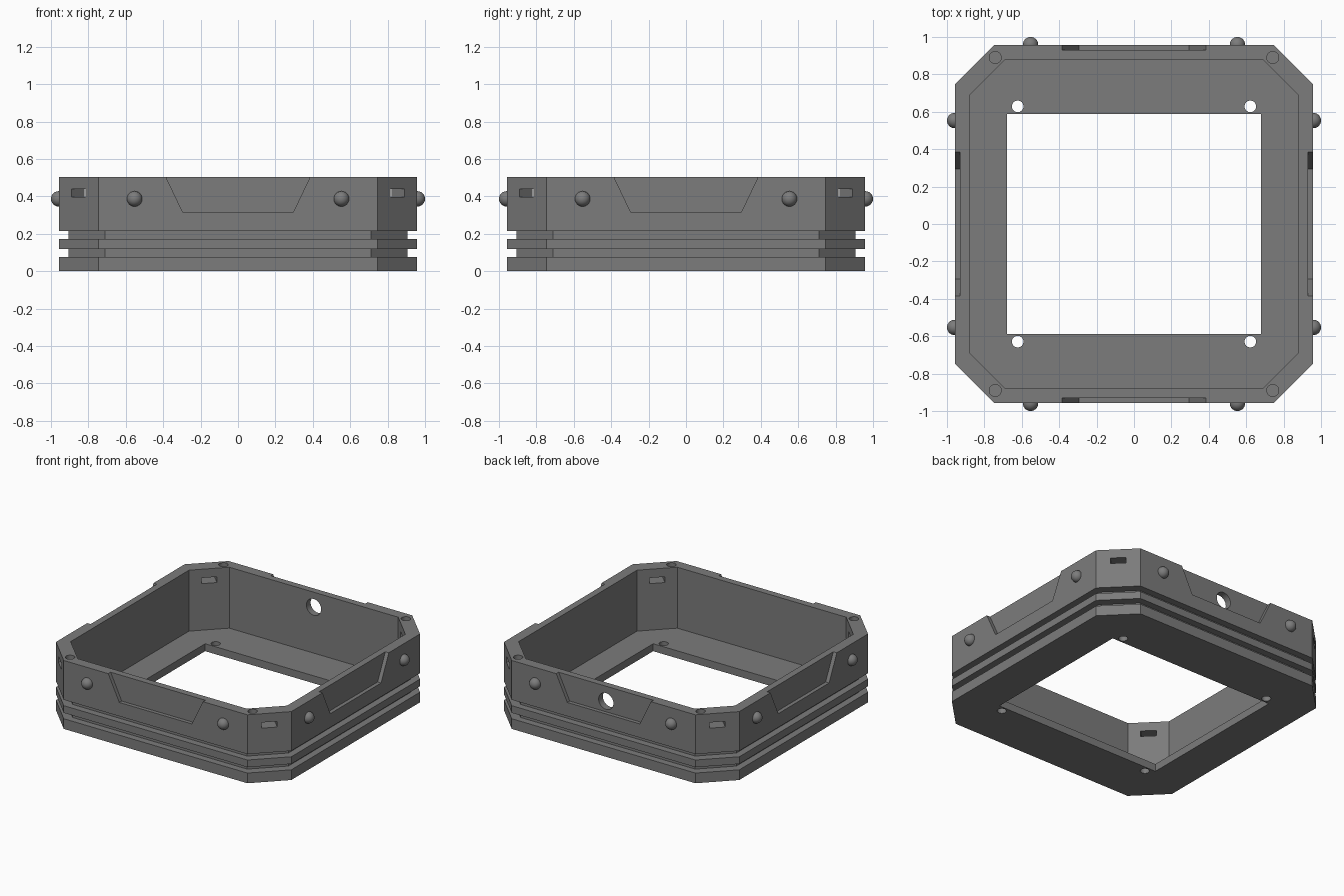
import bpy, bmesh, math
from mathutils import Matrix, Vector

if "Cube" in bpy.data.objects:
    bpy.data.objects.remove(bpy.data.objects["Cube"])

gray = bpy.data.materials.new("dark_gray")
gray.diffuse_color = (0.2, 0.2, 0.2, 1)
gray.use_nodes = True
gray.node_tree.nodes["Principled BSDF"].inputs["Base Color"].default_value = gray.diffuse_color


def new_object(name, bm):
    bmesh.ops.recalc_face_normals(bm, faces=bm.faces)
    me = bpy.data.meshes.new(name)
    bm.to_mesh(me)
    bm.free()
    me.materials.append(gray)
    ob = bpy.data.objects.new(name, me)
    bpy.context.collection.objects.link(ob)
    return ob


def octagon(half, flat):
    """Chamfered square outline: half width and half length of each flat."""
    pts = [(half, -flat), (half, flat)]
    return [(Matrix.Rotation(k * math.pi / 2, 2) @ Vector(p)) for k in range(4) for p in pts]


def add_prism(bm, outline, axis_matrix, depth):
    """Extrude a 2D outline along local z from 0 to depth."""
    low = [bm.verts.new(axis_matrix @ Vector((p[0], p[1], 0))) for p in outline]
    high = [bm.verts.new(axis_matrix @ Vector((p[0], p[1], depth))) for p in outline]
    n = len(low)
    bm.faces.new(low[::-1])
    bm.faces.new(high)
    for i in range(n):
        j = (i + 1) % n
        bm.faces.new((low[i], low[j], high[j], high[i]))


def circle(r, n=32):
    return [(r * math.cos(2 * math.pi * i / n), r * math.sin(2 * math.pi * i / n)) for i in range(n)]


def rect(w, h):
    return [(-w, -h), (w, -h), (w, h), (-w, h)]


def at(x, y, z):
    return Matrix.Translation((x, y, z))


def turn(deg):
    return Matrix.Rotation(math.radians(deg), 4, 'Z')


# local x -> x, local y -> z, local z -> -y: outlines drawn on the front wall
WALL = Matrix.Rotation(math.radians(90), 4, 'X')


def cut(target, bm):
    cutter = new_object("cutter", bm)
    cutter.hide_render = True
    mod = target.modifiers.new("cut", 'BOOLEAN')
    mod.object, mod.operation, mod.solver = cutter, 'DIFFERENCE', 'EXACT'
    dg = bpy.context.evaluated_depsgraph_get()
    me = bpy.data.meshes.new_from_object(target.evaluated_get(dg))
    target.modifiers.clear()
    target.data = me
    bpy.data.objects.remove(cutter)


# Frame shell: grooved octagonal outside, straight inside, open floor
OUT, GROOVE, INNER = (0.957, 0.747), (0.907, 0.71), (0.88, 0.687)
FLOOR, TOP = 0.055, 0.503
levels = [(OUT, 0), (OUT, 0.075), (GROOVE, 0.075), (GROOVE, 0.118), (OUT, 0.118),
          (OUT, 0.171), (GROOVE, 0.171), (GROOVE, 0.214), (OUT, 0.214), (OUT, TOP),
          (INNER, TOP), (INNER, FLOOR)]
bm = bmesh.new()
rings = [[bm.verts.new((p.x, p.y, z)) for p in octagon(*size)] for size, z in levels]
for a, b in zip(rings, rings[1:]):
    for i in range(8):
        j = (i + 1) % 8
        bm.faces.new((a[i], a[j], b[j], b[i]))
bm.faces.new(rings[0][::-1])
bm.faces.new(rings[-1])
frame = new_object("frame", bm)

# Floor opening and the floor screw holes
bm = bmesh.new()
add_prism(bm, rect(0.678, 0.587), at(0, 0, -0.1), 0.3)
for sx in (-1, 1):
    for sy in (-1, 1):
        add_prism(bm, circle(0.031), at(sx * 0.622, sy * 0.629, -0.1), 0.3)
        # Blind screw holes in the rim
        add_prism(bm, circle(0.032), at(sx * 0.742, sy * 0.89, TOP - 0.15), 0.3)
cut(frame, bm)

# Trapezoid recesses on each side and slots through each corner
trapezoid = [(-0.295, 0.315), (0.295, 0.315), (0.433, 0.603), (-0.433, 0.603)]
bm = bmesh.new()
for k in range(4):
    add_prism(bm, trapezoid, turn(90 * k) @ at(0, -0.929, 0) @ WALL, 0.2)
    add_prism(bm, rect(0.053, 0.021), turn(90 * k + 45) @ at(0, -1.0, 0.418) @ WALL, 0.5)
cut(frame, bm)

# Round cable hole through the back wall
bm = bmesh.new()
add_prism(bm, circle(0.06), at(0, 1.1, 0.393) @ WALL, 0.4)
cut(frame, bm)

# Round studs, two on each side
for k in range(4):
    for s in (-1, 1):
        bm = bmesh.new()
        bmesh.ops.create_uvsphere(bm, u_segments=24, v_segments=12, radius=0.041,
                                  matrix=turn(90 * k) @ at(s * 0.553, -0.959, 0.387))
        stud = new_object("stud", bm)
        for f in stud.data.polygons:
            f.use_smooth = True

# Smooth the round holes, keep the edges sharp
bpy.ops.object.select_all(action='DESELECT')
frame.select_set(True)
bpy.context.view_layer.objects.active = frame
bpy.ops.object.shade_smooth_by_angle(angle=math.radians(30))
